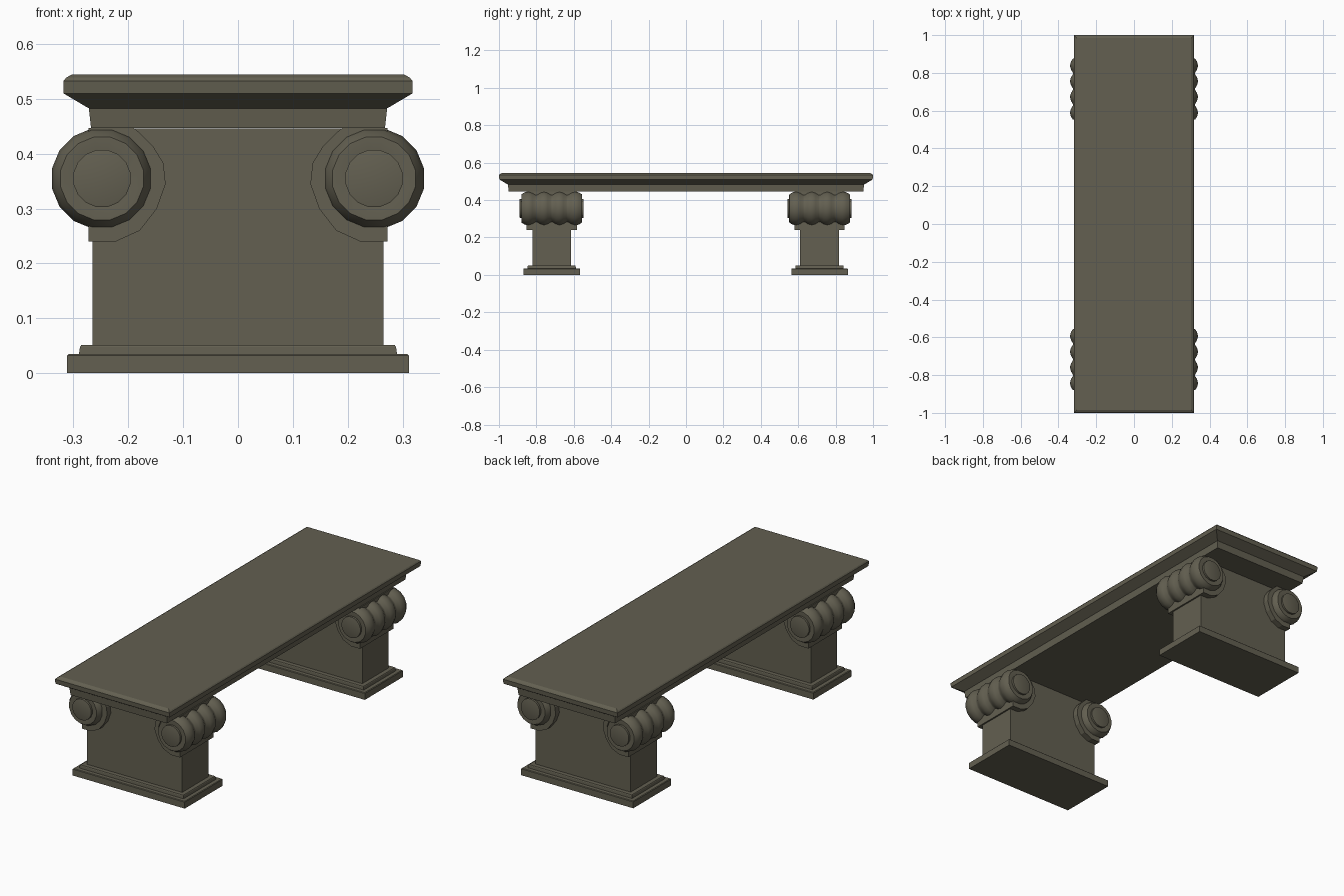
import bpy, bmesh, math

if "Cube" in bpy.data.objects:
    bpy.data.objects.remove(bpy.data.objects["Cube"])

stone = bpy.data.materials.new("weathered olive stone")
stone.diffuse_color = (0.125, 0.116, 0.082, 1)
stone.use_nodes = True
stone.node_tree.nodes["Principled BSDF"].inputs["Base Color"].default_value = stone.diffuse_color


def finish(bm, name, smooth=False):
    bmesh.ops.recalc_face_normals(bm, faces=bm.faces)
    me = bpy.data.meshes.new(name)
    bm.to_mesh(me)
    bm.free()
    me.materials.append(stone)
    ob = bpy.data.objects.new(name, me)
    bpy.context.collection.objects.link(ob)
    if smooth:
        bpy.ops.object.select_all(action='DESELECT')
        ob.select_set(True)
        bpy.context.view_layer.objects.active = ob
        bpy.ops.object.shade_smooth_by_angle(angle=math.radians(35))
    return ob


def skin(bm, rings):
    """Join equal-length point rings and cap both ends."""
    vs = [[bm.verts.new(p) for p in r] for r in rings]
    n = len(vs[0])
    for a, b in zip(vs, vs[1:]):
        for i in range(n):
            j = (i + 1) % n
            bm.faces.new((a[i], a[j], b[j], b[i]))
    bm.faces.new(vs[0][::-1])
    bm.faces.new(vs[-1])


def stacked_block(name, levels, cy=0):
    """Rectangular moulding from (half x, half y, z) levels."""
    bm = bmesh.new()
    skin(bm, [[(-x, cy - y, z), (x, cy - y, z), (x, cy + y, z), (-x, cy + y, z)]
              for x, y, z in levels])
    return finish(bm, name)


# Seat slab with flared underside, rounded rim and lower fascia
stacked_block("seat", [
    (0.268, 0.948, 0.447), (0.272, 0.952, 0.483), (0.274, 0.954, 0.484),
    (0.318, 0.998, 0.510), (0.318, 1.0, 0.533), (0.313, 0.995, 0.539),
    (0.302, 0.984, 0.545)])

# Bracket outline behind each scroll (right side, mirrored for left)
BRACKET = [(.273, .447), (.273, .24), (.223, .24), (.179, .26), (.148, .30),
           (.132, .345), (.136, .383), (.155, .414), (.178, .437), (.19, .447)]

# Scroll lathe profile: (offset along y, radius), four lobes and end buttons
LOBES = 4
PITCH = 0.083
scroll = [(-.171, .050), (-.170, .053), (-.160, .053), (-.162, .074)]
for k in range(LOBES):
    c = (k - (LOBES - 1) / 2) * PITCH
    for t in (-.9, -.5, 0, .5, .9):
        scroll.append((c + t * PITCH / 2, .074 + .019 * math.cos(t * math.pi / 2)))
scroll += [(.162, .074), (.160, .053), (.170, .053), (.171, .050)]
SIDES = 16

for label, cy in (("front", -0.718), ("back", 0.714)):
    # Stepped plinth with softened edges
    stacked_block(label + "_plinth", [
        (.312, .151, 0), (.312, .151, .032), (.309, .148, .035),
        (.290, .129, .035), (.288, .128, .048), (.286, .126, .051)], cy)
    # Pedestal body
    stacked_block(label + "_pedestal", [(.265, .104, .045), (.265, .104, .446)], cy)
    for side, s in (("left", -1), ("right", 1)):
        # Curved bracket
        bm = bmesh.new()
        skin(bm, [[(s * x, cy + y, z) for x, z in BRACKET] for y in (-.134, .134)])
        finish(bm, f"{label}_{side}_bracket")
        # Ribbed scroll
        bm = bmesh.new()
        skin(bm, [[(s * .248 + r * math.cos((i + .5) * math.tau / SIDES), cy + y,
                    .355 + r * math.sin((i + .5) * math.tau / SIDES))
                   for i in range(SIDES)] for y, r in scroll])
        finish(bm, f"{label}_{side}_scroll", True)
